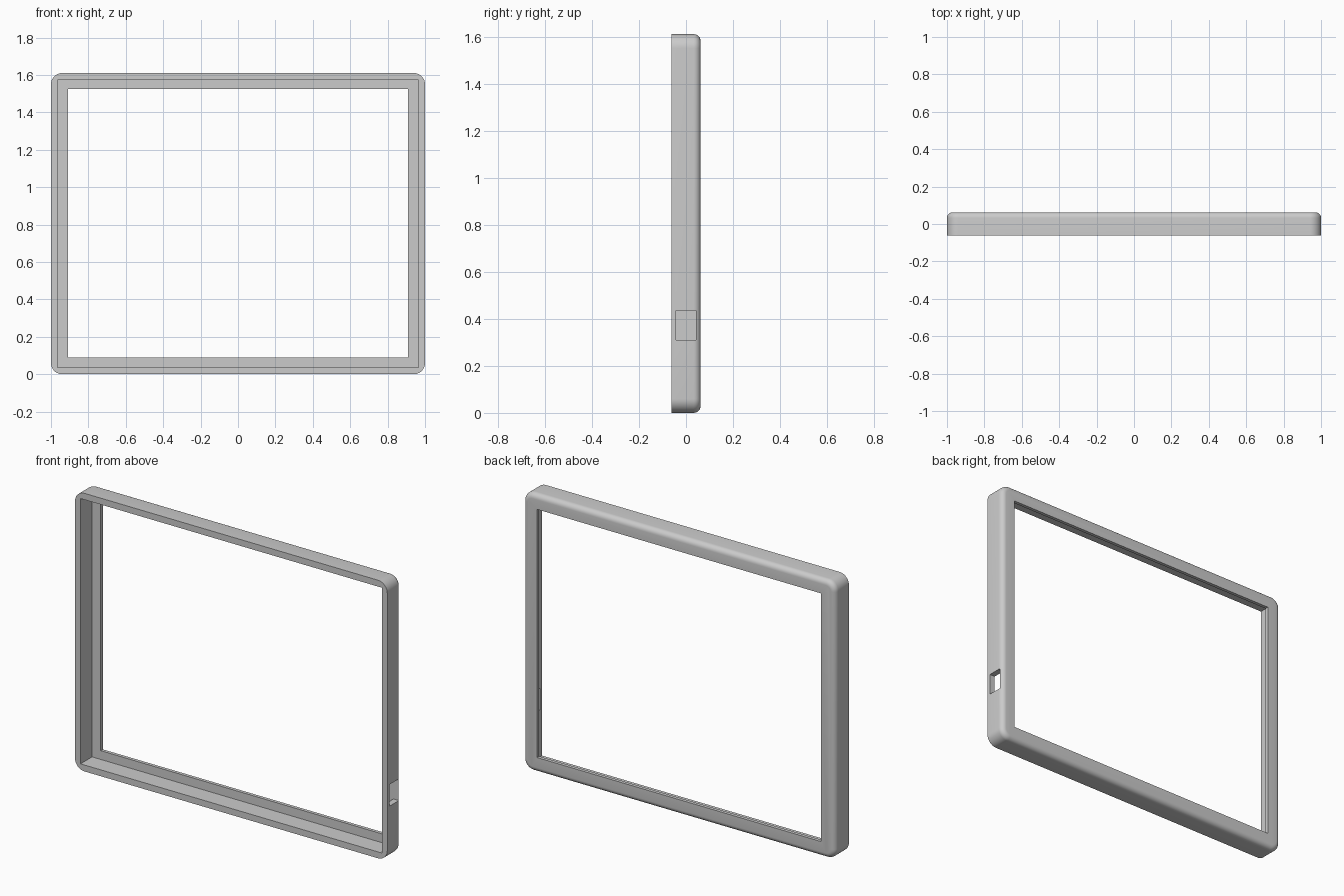
import bpy, bmesh

if "Cube" in bpy.data.objects:
    bpy.data.objects.remove(bpy.data.objects["Cube"])

H = 1.61          # frame height
D = 0.0625        # half depth
R = 0.06          # outer corner radius
F = 0.03          # back rim fillet


def make_box(name, x0, x1, y0, y1, z0, z1, rounded=False):
    bm = bmesh.new()
    bmesh.ops.create_cube(bm, size=1)
    for v in bm.verts:
        v.co = (x1 if v.co.x > 0 else x0,
                y1 if v.co.y > 0 else y0,
                z1 if v.co.z > 0 else z0)
    if rounded:
        # four outer corners
        edges = [e for e in bm.edges
                 if abs(e.verts[0].co.y - e.verts[1].co.y) > 1e-4]
        bmesh.ops.bevel(bm, geom=edges, offset=R, segments=10,
                        profile=0.5, affect='EDGES')
        # soft rim around the back
        edges = [e for e in bm.edges if all(v.co.y > y1 - 1e-4 for v in e.verts)]
        bmesh.ops.bevel(bm, geom=edges, offset=F, segments=6,
                        profile=0.5, affect='EDGES')
    bmesh.ops.recalc_face_normals(bm, faces=bm.faces[:])
    mesh = bpy.data.meshes.new(name)
    bm.to_mesh(mesh)
    bm.free()
    ob = bpy.data.objects.new(name, mesh)
    bpy.context.collection.objects.link(ob)
    return ob


frame = make_box("bezel_frame", -1, 1, -D, D, 0, H, rounded=True)

# front pocket, through opening, side port
cutters = [
    make_box("pocket_cutter", -0.965, 0.965, -0.2, 0.043, 0.037, 1.573),
    make_box("opening_cutter", -0.91, 0.91, -0.3, 0.3, 0.088, 1.525),
    make_box("port_cutter", 0.94, 1.1, -0.043, 0.0425, 0.31, 0.435),
]

bpy.context.view_layer.objects.active = frame
frame.select_set(True)
for cutter in cutters:
    cutter.hide_render = True
    mod = frame.modifiers.new(cutter.name, 'BOOLEAN')
    mod.operation = 'DIFFERENCE'
    mod.solver = 'EXACT'
    mod.object = cutter
    bpy.ops.object.modifier_apply(modifier=mod.name)
    bpy.data.objects.remove(cutter)

bpy.ops.object.shade_smooth_by_angle(angle=0.6)
